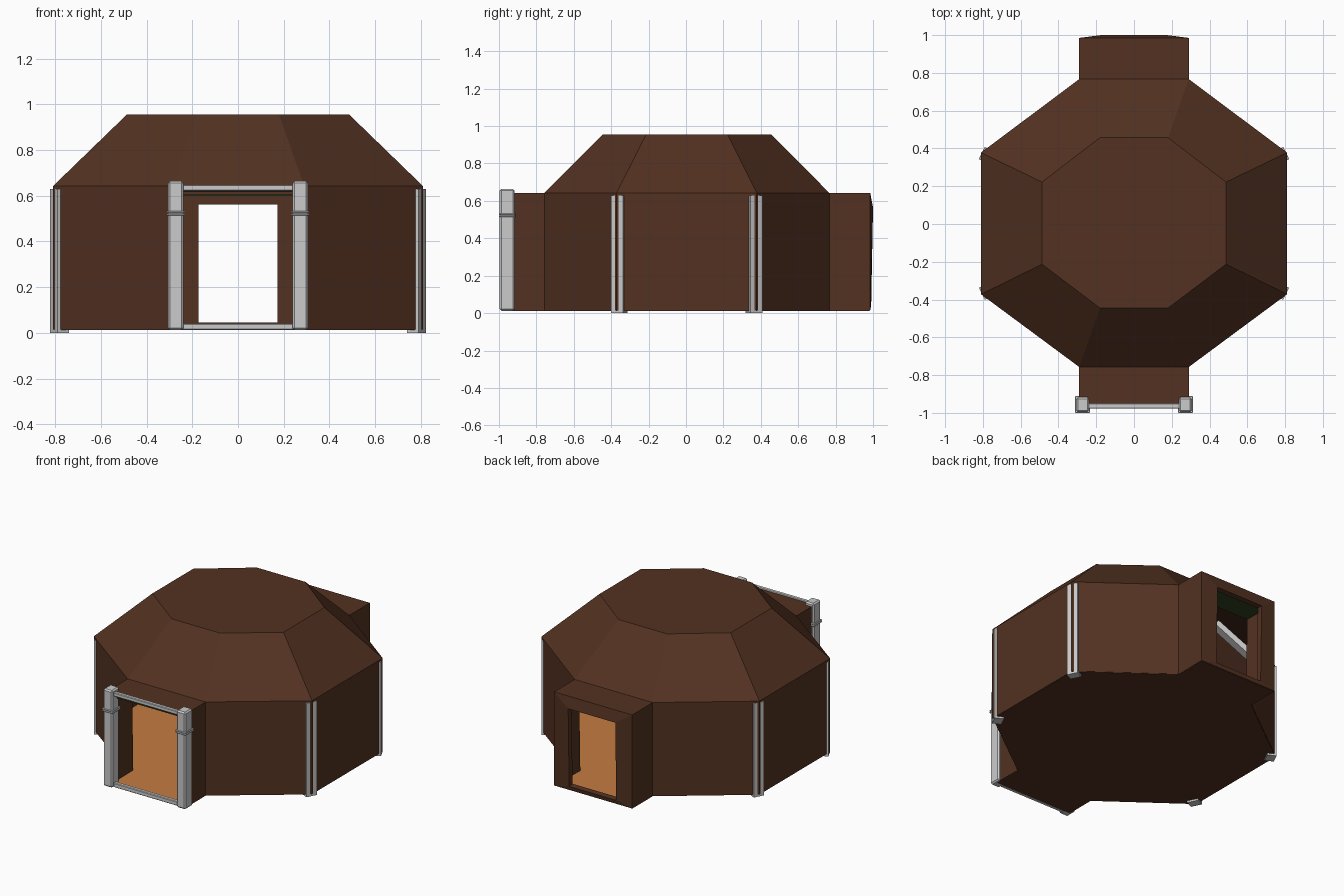
import bpy, bmesh, math
from mathutils import Vector, Matrix

if "Cube" in bpy.data.objects:
    bpy.data.objects.remove(bpy.data.objects["Cube"])


def material(name, color):
    m = bpy.data.materials.new(name)
    m.diffuse_color = (*color, 1)
    m.use_nodes = True
    m.node_tree.nodes["Principled BSDF"].inputs["Base Color"].default_value = m.diffuse_color
    return m


BROWN = material("brown_panel", (0.085, 0.031, 0.015))
ORANGE = material("orange_floor", (0.56, 0.20, 0.055))
GREEN = material("dark_green", (0.03, 0.055, 0.015))


def finish(name, bm, *mats):
    bmesh.ops.recalc_face_normals(bm, faces=bm.faces)
    me = bpy.data.meshes.new(name)
    bm.to_mesh(me)
    bm.free()
    for m in mats:
        me.materials.append(m)
    ob = bpy.data.objects.new(name, me)
    bpy.context.collection.objects.link(ob)
    return ob


def box(name, lo, hi, mat=None, bevel=0, frame=None):
    lo, hi = Vector(lo), Vector(hi)
    bm = bmesh.new()
    bmesh.ops.create_cube(bm, size=1)
    bmesh.ops.scale(bm, vec=hi - lo, verts=bm.verts)
    bmesh.ops.translate(bm, vec=(lo + hi) / 2, verts=bm.verts)
    if bevel:
        bmesh.ops.bevel(bm, geom=bm.edges[:], offset=bevel, segments=1, affect='EDGES')
    if frame:
        bm.transform(frame)
    return finish(name, bm, *([mat] if mat else []))


# plan: octagon with a short passage at the front and the back
octagon = [(-.29, -.757), (.29, -.757), (.81, -.372), (.81, .378),
           (.29, .767), (-.29, .767), (-.81, .378), (-.81, -.372)]
top_ring = [(-.18, -.445), (.18, -.445), (.487, -.213), (.487, .222),
            (.18, .457), (-.18, .457), (-.487, .222), (-.487, -.213)]
FRONT, BACK, Z0, Z1, Z2 = -.955, .985, .015, .642, .955

# room shell: walls, roof and passages as one sheet, thickened inwards
bm = bmesh.new()
low = [bm.verts.new((x, y, Z0)) for x, y in octagon]
mid = [bm.verts.new((x, y, Z1)) for x, y in octagon]
top = [bm.verts.new((x, y, Z2)) for x, y in top_ring]
for i in range(8):
    j = (i + 1) % 8
    if i not in (0, 4):
        bm.faces.new((low[i], low[j], mid[j], mid[i]))
    bm.faces.new((mid[i], mid[j], top[j], top[i]))
bm.faces.new(top)
for a, b, y in ((0, 1, FRONT), (4, 5, BACK)):
    xa, xb = octagon[a][0], octagon[b][0]
    end = [bm.verts.new((x, y, z)) for x, z in ((xa, Z0), (xa, Z1), (xb, Z1), (xb, Z0))]
    inner = [low[a], mid[a], mid[b], low[b]]
    for k in range(3):
        bm.faces.new((inner[k], inner[k + 1], end[k + 1], end[k]))
    if y > 0:
        # back wall, bulging slightly towards the doorway
        s = .175
        door = [bm.verts.new(p) for p in ((s, .99, .04), (s, 1, .565), (-s, 1, .565), (-s, .99, .04))]
        for k in range(4):
            n = (k + 1) % 4
            bm.faces.new((end[k], end[n], door[n], door[k]))
shell = finish("room_shell", bm, BROWN)
mod = shell.modifiers.new("thickness", 'SOLIDIFY')
mod.thickness = .035
mod.offset = -1

# floor slab: orange on top, brown underneath
plan = [(-.29, FRONT), (.29, FRONT)] + octagon[1:5] + [(.29, BACK), (-.29, BACK)] + octagon[5:] + octagon[:1]
bm = bmesh.new()
face = bm.faces.new([bm.verts.new((x * .996, y * .997, .012)) for x, y in plan])
ext = bmesh.ops.extrude_face_region(bm, geom=[face])
bmesh.ops.translate(bm, vec=(0, 0, .02), verts=[v for v in ext['geom'] if isinstance(v, bmesh.types.BMVert)])
bm.normal_update()
for f in bm.faces:
    if f.calc_center_median().z > .03:
        f.material_index = 1
finish("floor", bm, BROWN, ORANGE)

# green ceilings inside the passages
for label, y0, y1 in (("front", FRONT + .01, -.76), ("back", .77, .945)):
    box(label + "_passage_ceiling", (-.252, y0, .598), (.252, y1, .605), GREEN)

# entrance frame: two posts with collars, lintel and sill
for label, s in (("left", -1), ("right", 1)):
    x = s * .272
    box(label + "_entrance_post", (x - .034, -.996, .012), (x + .034, -.917, .664), bevel=.009)
    for k, z in enumerate((.513, .524)):
        box(f"{label}_post_collar_{k}", (x - .04, -1, z), (x + .04, -.911, z + .009), bevel=.003)
box("entrance_lintel", (-.245, -.977, .622), (.245, -.95, .648), bevel=.004)
box("entrance_sill", (-.245, -.977, .012), (.245, -.95, .041), bevel=.004)

# corner columns and the ribs that follow the roof inside
for n, i in enumerate((2, 3, 6, 7)):
    x, y = octagon[i]
    sx, sy = math.copysign(1, x), math.copysign(1, y)
    out = Vector((.894 * sx, .447 * sy, 0))
    up = Vector((0, 0, 1))
    rot = Matrix((out, up.cross(out), up)).transposed().to_4x4()
    box(f"corner_column_{n}", (-.062, -.036, 0), (-.005, .036, .63),
        frame=Matrix.Translation((x, y, 0)) @ rot)
    a, b = Vector((x, y, Z1)), Vector((*top_ring[i], Z2))
    axis = (b - a).normalized()
    side = up.cross(axis).normalized()
    rot = Matrix((axis.cross(side), side * -1, axis)).transposed().to_4x4()
    if rot.to_3x3().determinant() < 0:
        rot = Matrix((axis.cross(side) * -1, side * -1, axis)).transposed().to_4x4()
    under = (out * -1 - up).normalized()
    pos = a + under * .055
    box(f"roof_rib_{n}", (-.025, -.033, 0), (.025, .033, (b - a).length - .03),
        frame=Matrix.Translation(pos) @ rot)
